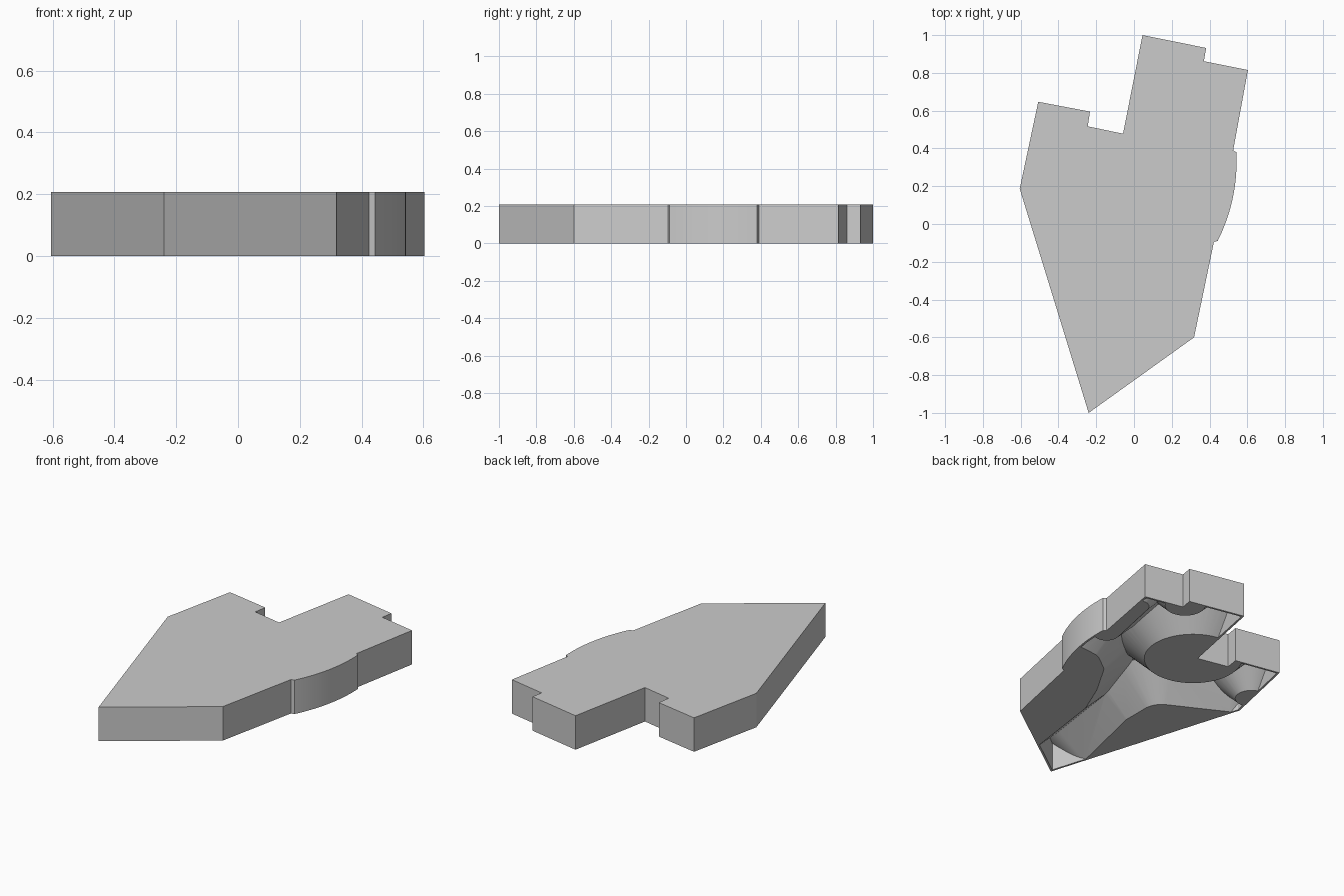
import bpy, bmesh, math
from mathutils import Vector

if "Cube" in bpy.data.objects:
    bpy.data.objects.remove(bpy.data.objects["Cube"], do_unlink=True)

HEIGHT, WALL = 0.207, 0.012
CEILING = HEIGHT - WALL

grey = bpy.data.materials.new("plain grey")
grey.use_nodes = True
colour = (0.6, 0.6, 0.6, 1)
grey.diffuse_color = colour
grey.node_tree.nodes["Principled BSDF"].inputs["Base Color"].default_value = colour


def loft(name, rings):
    """Closed solid through equal-length rings of 3D points."""
    bm = bmesh.new()
    loops = [[bm.verts.new(p) for p in ring] for ring in rings]
    n = len(loops[0])
    for a, b in zip(loops, loops[1:]):
        for i in range(n):
            j = (i + 1) % n
            bm.faces.new((a[i], a[j], b[j], b[i]))
    bm.faces.new(loops[0][::-1])
    bm.faces.new(loops[-1])
    bmesh.ops.recalc_face_normals(bm, faces=bm.faces)
    mesh = bpy.data.meshes.new(name)
    bm.to_mesh(mesh)
    bm.free()
    mesh.materials.append(grey)
    obj = bpy.data.objects.new(name, mesh)
    bpy.context.collection.objects.link(obj)
    return obj


def prism(name, points, low, high):
    return loft(name, [[(x, y, z) for x, y in points] for z in (low, high)])


def inset(points, d):
    """Mitred inward offset of an anticlockwise outline."""
    result = []
    for i, p in enumerate(points):
        p = Vector(p)
        a = (p - Vector(points[i - 1])).normalized()
        b = (Vector(points[(i + 1) % len(points)]) - p).normalized()
        na, nb = Vector((-a.y, a.x)), Vector((-b.y, b.x))
        result.append(tuple(p + (na + nb) * d / (1 + na.dot(nb))))
    return result


def foot(name, posts, radius):
    """Rounded hull around the posts, widening evenly up to the ceiling."""
    directions = [Vector((math.cos(a), math.sin(a)))
                  for a in (math.tau * (k + 0.5) / 64 for k in range(64))]
    corners = [max((Vector(p) for p in posts), key=d.dot) for d in directions]
    rings = []
    for z, grow in ((-0.1, 0), (0, 0), (CEILING, CEILING), (HEIGHT + 0.1, CEILING)):
        r = radius + grow
        rings.append([(*(c + d * r), z) for c, d in zip(corners, directions)])
    return loft(name, rings)


def subtract(target, cutter):
    cutter.hide_render = True
    mod = target.modifiers.new("cut", 'BOOLEAN')
    mod.operation, mod.solver, mod.object = 'DIFFERENCE', 'EXACT', cutter
    bpy.context.view_layer.objects.active = target
    bpy.ops.object.modifier_apply(modifier=mod.name)
    bpy.data.objects.remove(cutter, do_unlink=True)


# Plan outline, anticlockwise, with the bulge on the left side
bulge = [(-0.387 + 0.93 * math.cos(a), 0.33 + 0.93 * math.sin(a))
         for a in (math.radians(-26.8 + 29.9 * k / 20) for k in range(21))]
outline = [(-0.24, -1.0), (0.318, -0.6), (0.423, -0.095)] + bulge + [
    (0.525, 0.39), (0.603, 0.815), (0.37, 0.862), (0.382, 0.932),
    (0.045, 1.0), (-0.058, 0.478), (-0.245, 0.517), (-0.233, 0.595),
    (-0.507, 0.647), (-0.605, 0.187)]

# Hollow underside, with flared feet left standing in it
body = prism("tile_body", outline, 0, HEIGHT)
cavity = prism("cavity_cutter", inset(outline, WALL), -0.05, CEILING)
feet = [
    foot("notch_foot", [(-0.04, 0.46)], 0.27),
    foot("long_side_foot", [(-0.42, -0.76), (-0.31, -0.28), (-0.31, -0.13),
                            (-0.5, -0.03), (-0.62, 0.03)], 0.12),
    foot("bulge_side_foot", [(0.09, -0.88), (0.16, -0.59), (0.16, -0.37), (0.235, -0.19),
                             (0.34, -0.01), (0.42, 0.05), (0.5, 0.06), (0.5, -0.8)], 0.1),
    foot("edge_foot", [(0.5, 0.36), (0.57, 0.7)], 0.07),
    foot("step_foot", [(0.37, 0.88)], 0.11),
    foot("prong_foot", [(-0.57, 0.33)], 0.09),
]
for part in feet:
    subtract(cavity, part)
subtract(body, cavity)

# Smooth arcs and flares, sharp corners
bpy.ops.object.select_all(action='DESELECT')
body.select_set(True)
bpy.context.view_layer.objects.active = body
bpy.ops.object.shade_smooth_by_angle(angle=math.radians(25))
